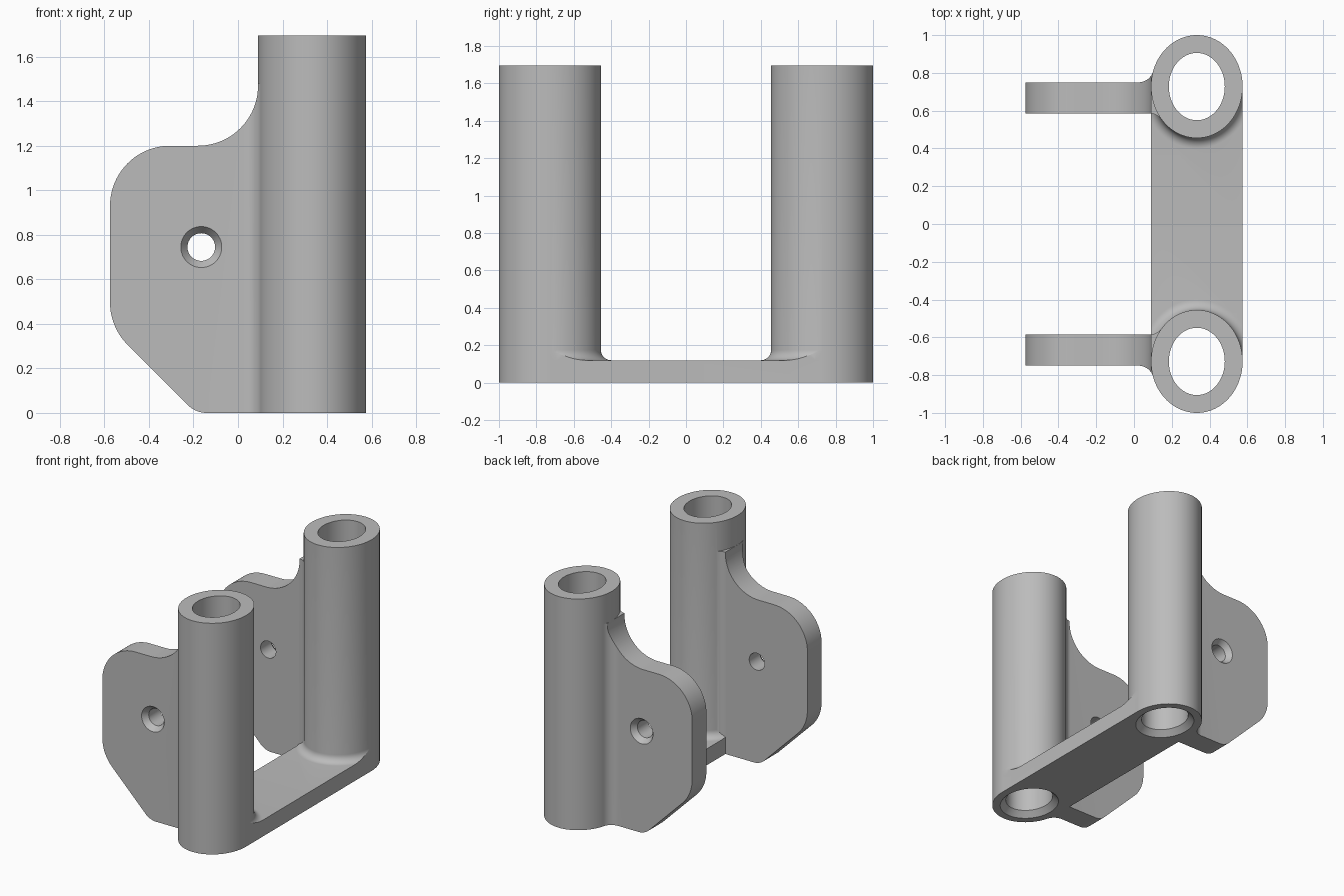
import bpy, bmesh
from math import sin, cos, pi, radians, atan2
from mathutils import Vector, Matrix

cube = bpy.data.objects.get("Cube")
if cube:
    bpy.data.objects.remove(cube, do_unlink=True)

CX, CY, RX, RY = 0.3325, 0.7275, 0.2425, 0.2725   # tube centre and radii
HEIGHT = 1.695
BORE_X, BORE_Y = 0.148, 0.178
WEB_IN, WEB_OUT = 0.585, 0.75                     # faces of the mounting plate
FLOOR = 0.12                                      # bridge thickness
SEG = 96

grey = bpy.data.materials.new("plain grey")
grey.use_nodes = True
color = (0.5, 0.5, 0.5, 1)
grey.diffuse_color = color
grey.node_tree.nodes["Principled BSDF"].inputs["Base Color"].default_value = color


def finish(name, bm):
    bmesh.ops.recalc_face_normals(bm, faces=bm.faces)
    mesh = bpy.data.meshes.new(name)
    bm.to_mesh(mesh)
    bm.free()
    obj = bpy.data.objects.new(name, mesh)
    obj.data.materials.append(grey)
    bpy.context.collection.objects.link(obj)
    return obj


def lathe(name, rings, matrix=Matrix()):
    """Stack of elliptical rings (rx, ry, z), capped at both ends."""
    bm = bmesh.new()
    loops = [[bm.verts.new((rx * cos(2 * pi * i / SEG), ry * sin(2 * pi * i / SEG), z))
              for i in range(SEG)] for rx, ry, z in rings]
    for a, b in zip(loops, loops[1:]):
        for i in range(SEG):
            j = (i + 1) % SEG
            bm.faces.new((a[i], a[j], b[j], b[i]))
    bm.faces.new(loops[0])
    bm.faces.new(loops[-1])
    bm.transform(matrix)
    return finish(name, bm)


def prism(name, points, offset):
    """Extrude a closed outline by the offset vector."""
    bm = bmesh.new()
    face = bm.faces.new([bm.verts.new(p) for p in points])
    result = bmesh.ops.extrude_face_region(bm, geom=[face])
    moved = [v for v in result["geom"] if isinstance(v, bmesh.types.BMVert)]
    bmesh.ops.translate(bm, verts=moved, vec=offset)
    return finish(name, bm)


def box(name, x0, x1, y0, y1, z0, z1):
    return prism(name, [(x0, y0, z0), (x1, y0, z0), (x1, y1, z0), (x0, y1, z0)], (0, 0, z1 - z0))


def apply(obj):
    mesh = bpy.data.meshes.new_from_object(
        obj.evaluated_get(bpy.context.evaluated_depsgraph_get()))
    obj.modifiers.clear()
    obj.data = mesh


def combine(obj, other, operation):
    mod = obj.modifiers.new("combine", "BOOLEAN")
    mod.operation, mod.solver, mod.object = operation, "EXACT", other
    apply(obj)
    bpy.data.objects.remove(other, do_unlink=True)


def rounded(corners, steps=20):
    """Outline with each corner (x, z, radius) replaced by a tangent arc."""
    out = []
    for k, (x, z, r) in enumerate(corners):
        p = Vector((x, z))
        if not r:
            out.append(p)
            continue
        a = (Vector(corners[k - 1][:2]) - p).normalized()
        b = (Vector(corners[(k + 1) % len(corners)][:2]) - p).normalized()
        half = a.angle(b) / 2
        center = p + (a + b).normalized() * (r / sin(half))
        start = p + a * (r * cos(half) / sin(half)) - center
        end = p + b * (r * cos(half) / sin(half)) - center
        turn = atan2(start.x * end.y - start.y * end.x, start.dot(end))
        for i in range(steps + 1):
            t = turn * i / steps
            out.append(center + Matrix.Rotation(t, 2) @ start)
    return out


def blend_arc(y, side, r=0.08, steps=12):
    """Fillet from a plate face at y to the elliptical tube wall."""
    wall = [Vector((CX + RX * cos(t), CY + RY * sin(t)))
            for t in [2 * pi * i / 720 for i in range(720)]]
    c = Vector((-0.1, y + side * r))
    while True:
        touch = min(wall, key=lambda w: (w - c).length)
        if (touch - c).length <= r:
            break
        c.x += 0.001
    start, end = Vector((0, -side * r)), touch - c
    turn = atan2(start.x * end.y - start.y * end.x, start.dot(end))
    return [c + Matrix.Rotation(turn * i / steps, 2) @ start for i in range(steps + 1)]


# Mounting plate: filleted plan cut to the rounded side outline
plan = [Vector((-0.7, WEB_IN))] + blend_arc(WEB_IN, -1) + [Vector((CX - 0.05, CY))]
plan += blend_arc(WEB_OUT, 1)[::-1] + [Vector((-0.7, WEB_OUT))]
plate = prism("mounting_plate", [(p.x, p.y, 0) for p in plan], (0, 0, HEIGHT))
outline = rounded([(CX, 0, 0), (-0.19, 0, 0.12), (-0.575, 0.385, 0.27), (-0.575, 1.2, 0.27),
                   (0.09, 1.2, 0.27), (0.09, 1.48, 0), (CX, 1.48, 0)])
combine(plate, prism("outline", [(p.x, 0.3, p.y) for p in outline], (0, 0.7, 0)), "INTERSECT")

# Skirt that blends the tube into the bridge, trimmed to the bridge width
R = 0.055
arc = [(R * (1 - sin(t)), FLOOR + R * (1 - cos(t)))
       for t in [radians(90 * i / 8) for i in range(9)]]
rings = [(RX + R, RY + R, 0.02)] + [(RX + d, RY + d, z) for d, z in arc]
skirt = lathe("skirt", rings, Matrix.Translation((CX, CY, 0)))
combine(skirt, box("trim", CX - RX, CX + RX, 0.1, CY, 0.05, 0.3), "INTERSECT")

# Tube, bridge, skirt and plate joined into one half
bracket = lathe("twin_tube_bracket", [(RX, RY, 0), (RX, RY, HEIGHT)],
                Matrix.Translation((CX, CY, 0)))
combine(bracket, box("bridge", CX - RX, CX + RX, -0.1, CY, 0, FLOOR), "UNION")
combine(bracket, skirt, "UNION")
combine(bracket, plate, "UNION")

# Tube bore with a chamfered lower mouth
m = 0.04
bore = lathe("bore", [(BORE_X + 2 * m, BORE_Y + 2 * m, -m), (BORE_X, BORE_Y, m),
                      (BORE_X, BORE_Y, 2)], Matrix.Translation((CX, CY, 0)))
combine(bracket, bore, "DIFFERENCE")

# Countersunk screw hole, wide on the outer face
hole = lathe("screw_hole", [(0.062, 0.062, -0.3), (0.062, 0.062, -0.04), (0.092, 0.092, 0),
                            (0.092, 0.092, 0.1)],
             Matrix.Translation((-0.165, WEB_OUT, 0.745)) @ Matrix.Rotation(-pi / 2, 4, "X"))
combine(bracket, hole, "DIFFERENCE")

# Mirror the half front to back
mirror = bracket.modifiers.new("mirror", "MIRROR")
mirror.use_axis = (False, True, False)
mirror.use_bisect_axis = (False, True, False)
apply(bracket)

bpy.ops.object.select_all(action="DESELECT")
bracket.select_set(True)
bpy.context.view_layer.objects.active = bracket
bpy.ops.object.shade_smooth_by_angle(angle=radians(25))
